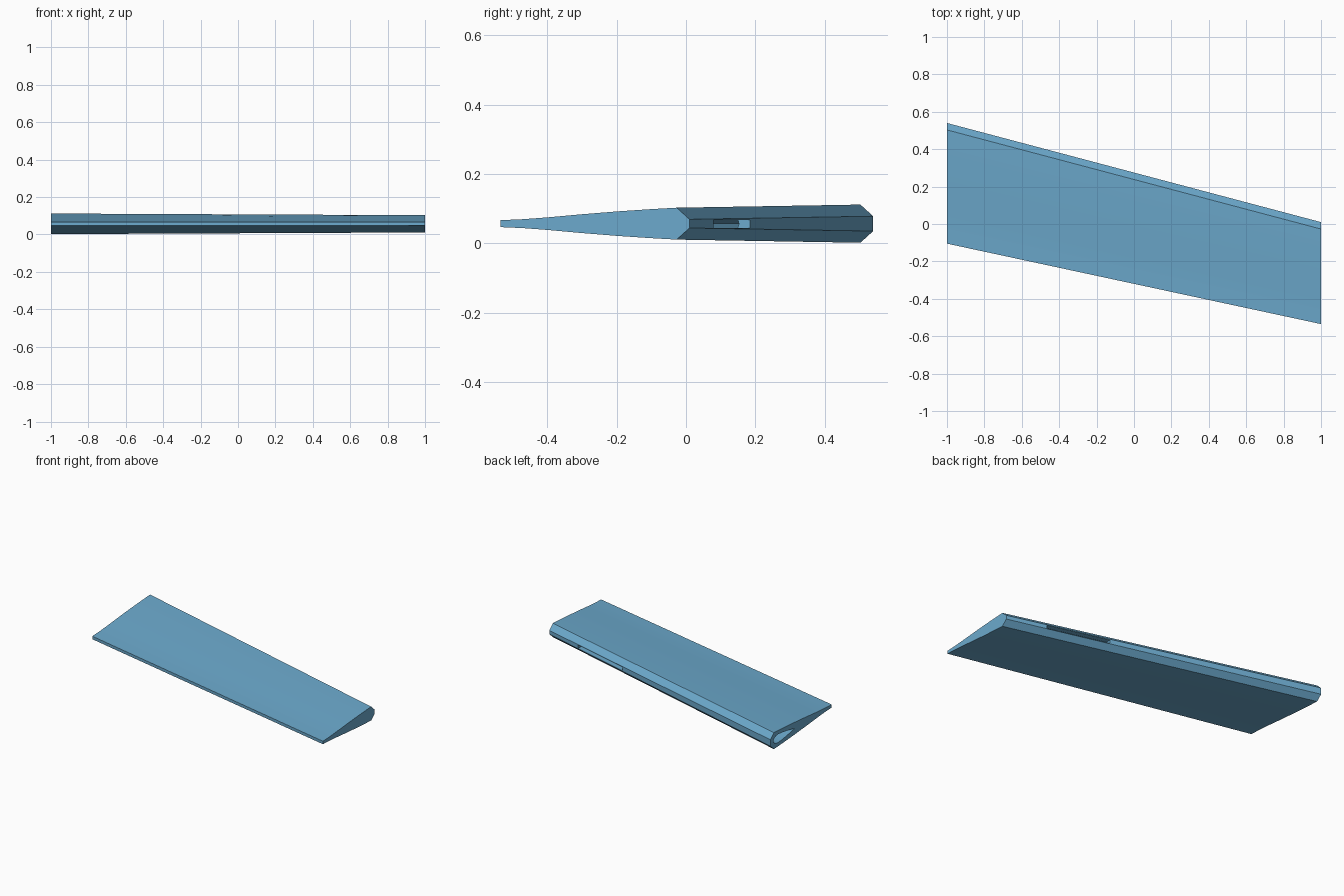
import bpy, bmesh

if "Cube" in bpy.data.objects:
    bpy.data.objects.remove(bpy.data.objects["Cube"])

blue = bpy.data.materials.new("steel blue")
blue.diffuse_color = (0.15, 0.40, 0.61, 1)
blue.use_nodes = True
blue.node_tree.nodes["Principled BSDF"].inputs["Base Color"].default_value = blue.diffuse_color


def loft(name, ends):
    """Solid between two matching (y, z) outlines, given as [(x, outline), ...]."""
    bm = bmesh.new()
    rings = [[bm.verts.new((x, y, z)) for y, z in pts] for x, pts in ends]
    n = len(rings[0])
    for i in range(n):
        j = (i + 1) % n
        bm.faces.new((rings[0][i], rings[0][j], rings[1][j], rings[1][i]))
    bm.faces.new(rings[0])
    bm.faces.new(rings[1])
    bmesh.ops.recalc_face_normals(bm, faces=bm.faces[:])
    mesh = bpy.data.meshes.new(name)
    bm.to_mesh(mesh)
    bm.free()
    mesh.materials.append(blue)
    obj = bpy.data.objects.new(name, mesh)
    bpy.context.collection.objects.link(obj)
    return obj


def rear(x):
    return 0.275 - 0.265 * x


MID = 0.057


def wing_outline(front, back, half, edge):
    """Tapered section: thin front edge, swelling skin, bevelled rear edge."""
    bevel = back - 0.037
    skin = [(0, 0), (0.13, 0.08), (0.27, 0.23), (0.45, 0.46),
            (0.66, 0.70), (0.85, 0.88), (1, 1)]
    upper = [(front + (bevel - front) * u, 0.01 + (half - 0.01) * v) for u, v in skin]
    upper.append((back, edge))
    return [(y, MID + h) for y, h in upper] + [(y, MID - h) for y, h in reversed(upper)]


def channel_outline(x):
    """Teardrop: round towards the rear, pointed towards the front."""
    y0 = rear(x) - 0.032
    half = [(0.003, 0.010), (0.012, 0.019), (0.028, 0.025), (0.05, 0.027),
            (0.09, 0.024), (0.14, 0.016), (0.19, 0.007)]
    return ([(y0, MID)] + [(y0 - d, MID + h) for d, h in half] + [(y0 - 0.225, MID)]
            + [(y0 - d, MID - h) for d, h in reversed(half)])


def slot_outline(x):
    y = rear(x)
    return [(y - 0.07, 0.045), (y + 0.05, 0.045), (y + 0.05, 0.068), (y - 0.07, 0.068)]


# Swept wing panel
wing = loft("wing_panel", [(-1, wing_outline(-0.105, 0.54, 0.055, 0.0215)),
                           (1, wing_outline(-0.535, 0.01, 0.046, 0.0125))])

# Inner channel, open at the left end, and the slot leading into it from the rear
cutters = [loft("channel_cutter", [(x, channel_outline(x)) for x in (-1.05, 0.76)]),
           loft("slot_cutter", [(x, slot_outline(x)) for x in (0.34, 0.74)])]
for cutter in cutters:
    cutter.hide_render = True
    cutter.hide_set(True)
    mod = wing.modifiers.new(cutter.name, 'BOOLEAN')
    mod.operation = 'DIFFERENCE'
    mod.solver = 'EXACT'
    mod.object = cutter

# Apply the cuts and shade
bpy.context.view_layer.objects.active = wing
wing.select_set(True)
for mod in list(wing.modifiers):
    bpy.ops.object.modifier_apply(modifier=mod.name)
for cutter in cutters:
    bpy.data.objects.remove(cutter)
bpy.ops.object.shade_smooth_by_angle(angle=0.5)
